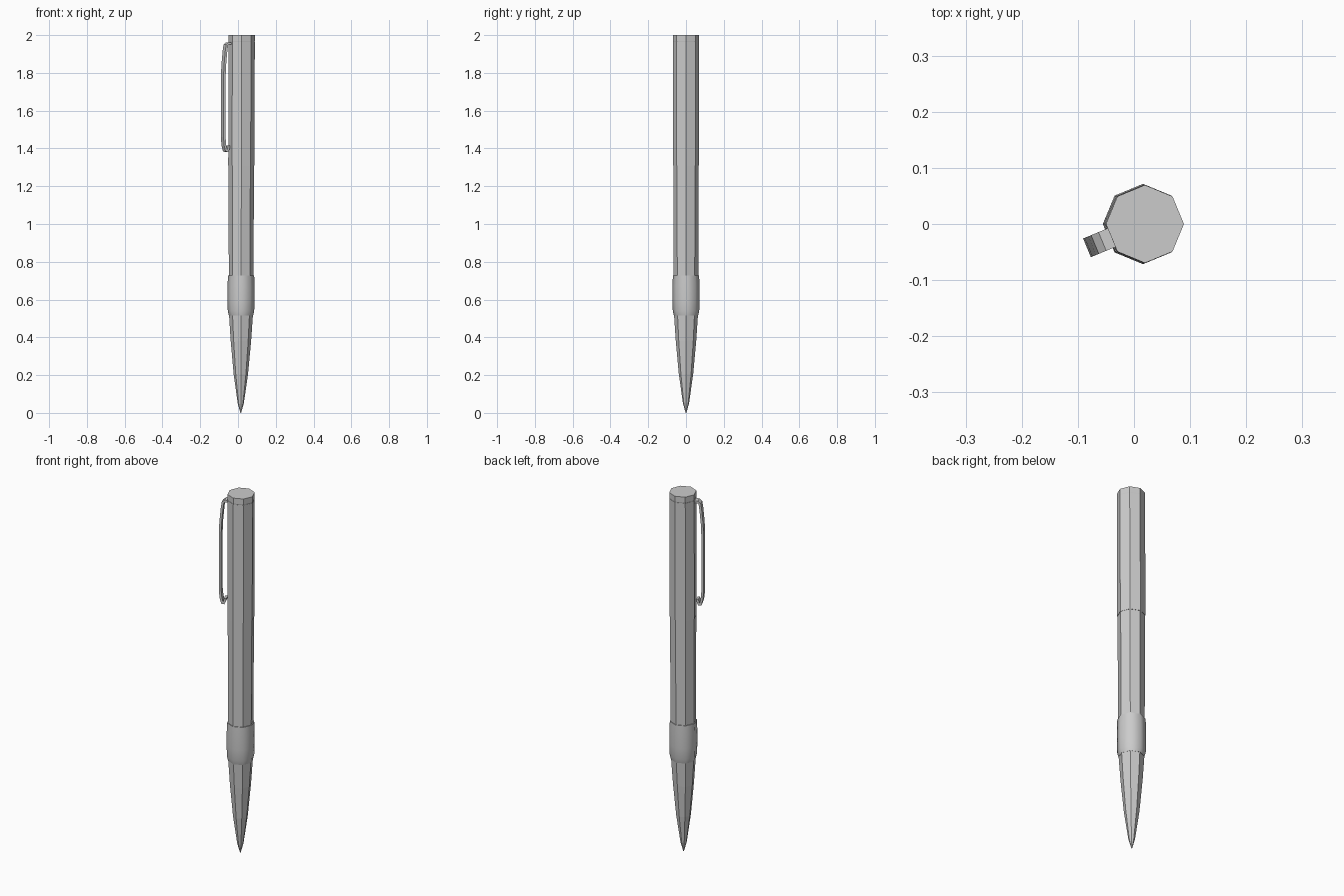
import bpy, bmesh, math
from mathutils import Vector

if "Cube" in bpy.data.objects:
    bpy.data.objects.remove(bpy.data.objects["Cube"])

SIDES = 8


def axis_x(z):
    """The pen leans very slightly along x."""
    return 0.0145 + 0.0025 * z


def finish(name, bm, smooth=False):
    bmesh.ops.recalc_face_normals(bm, faces=bm.faces[:])
    mesh = bpy.data.meshes.new(name)
    bm.to_mesh(mesh)
    bm.free()
    obj = bpy.data.objects.new(name, mesh)
    bpy.context.collection.objects.link(obj)
    if smooth:
        for p in mesh.polygons:
            p.use_smooth = abs(p.normal.z) < 0.5
    return obj


def lathe(name, profile, smooth=False):
    """Eight-sided turned part from (radius, z) points, closed at both ends."""
    bm = bmesh.new()
    rings = []
    for r, z in profile:
        rings.append([bm.verts.new((axis_x(z) + r * math.cos(i * math.tau / SIDES),
                                    r * math.sin(i * math.tau / SIDES), z))
                      for i in range(SIDES)])
    for a, b in zip(rings, rings[1:]):
        for i in range(SIDES):
            j = (i + 1) % SIDES
            bm.faces.new((a[i], a[j], b[j], b[i]))
    bm.faces.new(rings[0][::-1])
    bm.faces.new(rings[-1])
    return finish(name, bm, smooth)


def strip(name, path, width, thick, angle):
    """Flat strip following (distance, z) points in a radial plane."""
    bm = bmesh.new()
    out = Vector((math.cos(angle), math.sin(angle), 0))
    side = Vector((-out.y, out.x, 0))
    pts = [Vector(p) for p in path]
    rings = []
    for i, p in enumerate(pts):
        t = (pts[min(i + 1, len(pts) - 1)] - pts[max(i - 1, 0)]).normalized()
        n = Vector((-t.y, t.x)) * thick / 2
        ring = []
        for s, w in ((1, 1), (1, -1), (-1, -1), (-1, 1)):
            q = p + n * s
            ring.append(bm.verts.new(Vector((axis_x(1.7), 0, q.y)) + out * q.x
                                     + side * (w * width / 2)))
        rings.append(ring)
    for a, b in zip(rings, rings[1:]):
        for i in range(4):
            j = (i + 1) % 4
            bm.faces.new((a[i], a[j], b[j], b[i]))
    bm.faces.new(rings[0][::-1])
    bm.faces.new(rings[-1])
    return finish(name, bm)


# Body parts from tip to cap
lathe("nose_cone", [(0.002, 0.0), (0.016, 0.05), (0.038, 0.205),
                    (0.054, 0.38), (0.063, 0.515), (0.063, 0.56)])
lathe("grip_collar", [(0.064, 0.515), (0.070, 0.54), (0.0715, 0.60),
                      (0.0715, 0.67), (0.0695, 0.727)], smooth=True)
lathe("barrel", [(0.065, 0.70), (0.0675, 1.31)])
lathe("upper_barrel", [(0.0695, 1.31), (0.0695, 1.965)])
lathe("end_cap", [(0.0685, 1.965), (0.0695, 1.97), (0.0695, 2.0)])

# Pocket clip on the facet between the left and front-left corners
strip("pocket_clip",
      [(0.055, 1.956), (0.080, 1.956), (0.090, 1.948), (0.095, 1.915),
       (0.102, 1.84), (0.105, 1.77), (0.105, 1.60), (0.105, 1.46),
       (0.101, 1.415), (0.093, 1.386), (0.087, 1.386), (0.082, 1.397), (0.078, 1.415)],
      0.036, 0.012, math.radians(202.5))
